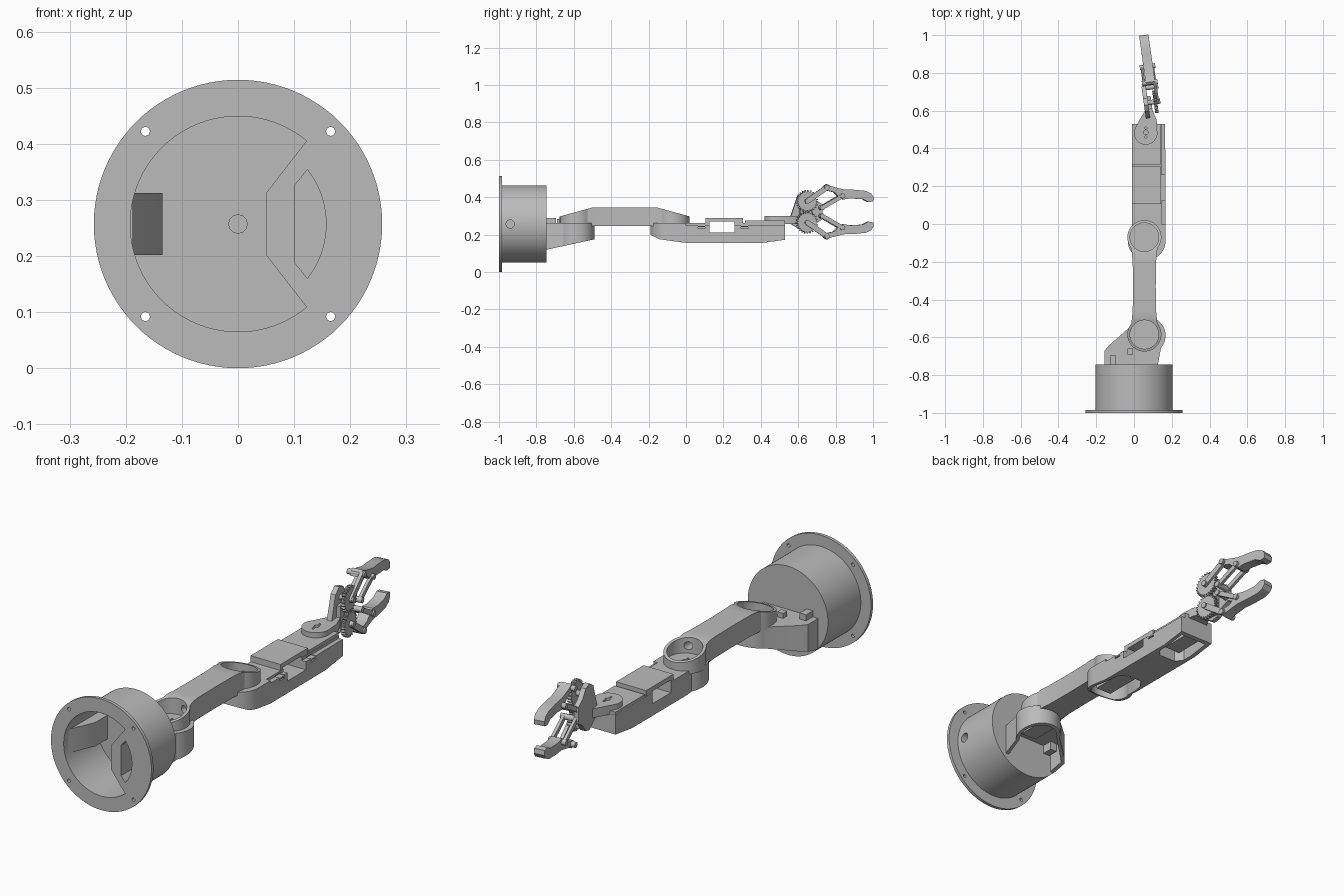
import bpy, bmesh, math
from mathutils import Matrix, Vector

if "Cube" in bpy.data.objects:
    bpy.data.objects.remove(bpy.data.objects["Cube"])

GREY = bpy.data.materials.new("plain_grey")
GREY.use_nodes = True
GREY.diffuse_color = (0.5, 0.5, 0.5, 1)
GREY.node_tree.nodes["Principled BSDF"].inputs["Base Color"].default_value = (0.5, 0.5, 0.5, 1)
MID = 0.257
parts = []


def prism(name, pts, axis, lo, hi, keep=True):
    """Extrude a 2D outline along an axis (x: yz points, y: xz points, z: xy points)."""
    place = {"x": lambda a, b, w: (w, a, b),
             "y": lambda a, b, w: (a, w, b),
             "z": lambda a, b, w: (a, b, w)}[axis]
    bm = bmesh.new()
    rings = [[bm.verts.new(place(a, b, w)) for a, b in pts] for w in (lo, hi)]
    n = len(pts)
    for ring in rings:
        bm.faces.new(ring)
    for i in range(n):
        j = (i + 1) % n
        bm.faces.new((rings[0][i], rings[0][j], rings[1][j], rings[1][i]))
    bmesh.ops.recalc_face_normals(bm, faces=bm.faces)
    me = bpy.data.meshes.new(name)
    bm.to_mesh(me)
    bm.free()
    me.materials.append(GREY)
    ob = bpy.data.objects.new(name, me)
    bpy.context.collection.objects.link(ob)
    if keep:
        parts.append(ob)
    else:
        ob.hide_render = True
    return ob


def arc(cx, cy, r, a0, a1, n=32):
    angles = [math.radians(a0 + (a1 - a0) * i / n) for i in range(n + 1)]
    return [(cx + r * math.cos(a), cy + r * math.sin(a)) for a in angles]


def disc(cx, cy, r, n=48):
    return arc(cx, cy, r, 0, 360 - 360 / n, n - 1)


def rect(a0, b0, a1, b1):
    return [(a0, b0), (a1, b0), (a1, b1), (a0, b1)]


def cut(ob, pts, axis, lo, hi, op="DIFFERENCE"):
    """Boolean a prism with the part and bake the result."""
    tool = prism("cutter", pts, axis, lo, hi, keep=False)
    mod = ob.modifiers.new("cut", "BOOLEAN")
    mod.operation, mod.object, mod.solver = op, tool, "EXACT"
    dg = bpy.context.evaluated_depsgraph_get()
    dg.update()
    me = bpy.data.meshes.new_from_object(ob.evaluated_get(dg))
    ob.modifiers.clear()
    ob.data = me
    bpy.data.objects.remove(tool)


def horn_holes(ob, x, y, lo, hi):
    for dy, r in ((0, 0.012), (-0.024, 0.006), (0.024, 0.006)):
        cut(ob, disc(x, y + dy, r, 16), "z", lo, hi)


# Base drum: flange and cylinder, hollow, with a closed side compartment
base = prism("base_drum", disc(0, MID, 0.257, 96), "y", -1, -0.985)
cut(base, disc(0, MID, 0.205, 96), "y", -0.99, -0.745, "UNION")
cut(base, arc(0, MID, 0.192, 50.5, 309.5, 64) + [(0.05, MID - 0.055), (0.05, MID + 0.055)],
    "y", -1.05, -0.76)
cut(base, [(0.102, MID + 0.07), (0.102, MID - 0.07)] + arc(0, MID, 0.157, -38, 38, 16),
    "y", -1.05, -0.76)
for sx in (-1, 1):
    for sz in (-1, 1):
        cut(base, disc(sx * 0.165, MID + sz * 0.165, 0.008, 16), "y", -1.05, -0.9)
cut(base, disc(-0.94, MID, 0.022, 24), "x", 0.13, 0.3)
prism("inner_wedge", [(-0.188, -0.97), (-0.135, -0.85), (-0.135, -0.75), (-0.188, -0.75)],
      "z", MID - 0.055, MID + 0.055)
prism("axle_boss", disc(0, MID, 0.017, 24), "y", -0.763, -0.75)
prism("cable_post", rect(-0.128, -0.75, -0.095, -0.695), "z", 0.2, 0.29)
prism("small_post", rect(-0.035, -0.69, -0.005, -0.66), "z", 0.25, 0.285)

# Shoulder bracket: rounded cup, open below, with a sloped underside
X = 0.055
shoulder = prism("shoulder_bracket", [(0.125, -0.75), (-0.155, -0.75), (-0.155, -0.67), (-0.13, -0.64)]
                 + arc(0.067, -0.59, 0.1, 155, -40), "z", 0.11, 0.262)
cut(shoulder, [(-0.8, 0.108), (-0.49, 0.175), (-0.4, 0.175), (-0.4, 0), (-0.8, 0)], "x", -0.3, 0.3)
cut(shoulder, [(0.108, -0.747), (-0.135, -0.747), (-0.135, -0.67)]
    + arc(0.067, -0.59, 0.084, 150, -40), "z", 0, 0.24)
prism("shoulder_motor", rect(0.025, -0.66, 0.105, -0.53), "z", 0.19, 0.242)

# Upper arm: waisted beam with a recessed joint cup at each end
ENDS = (-0.585, -0.07)
arm = prism("upper_arm", arc(X, ENDS[1], 0.09, -40, 220) + [(X - 0.062, -0.2), (X - 0.06, -0.33), (X - 0.062, -0.46)]
            + arc(X, ENDS[0], 0.09, 140, 400) + [(X + 0.062, -0.46), (X + 0.06, -0.33), (X + 0.062, -0.2)],
            "z", 0.247, 0.345)
centre = sum(ENDS) / 2
for side, y in zip((-1, 1), ENDS):
    slope = [(0.375, 0.29), (0.165, 0.347), (0.165, 0.4), (0.375, 0.4)]
    cut(arm, [(centre + side * a, b) for a, b in slope], "x", -0.3, 0.3)
    cut(arm, disc(X, y, 0.076, 48), "z", 0.268, 0.4)
    inner = y - side * 0.06
    cut(arm, disc(X + 0.03, 0.303, 0.018, 20), "y", min(inner, inner - side * 0.06),
        max(inner, inner - side * 0.06))
    horn_holes(arm, X, y, 0.258, 0.3)

# Forearm: rounded elbow cup, motor window and two cavities underneath
forearm = prism("forearm", arc(0.067, -0.09, 0.1, 140, 360) + [(0.165, 0.53), (-0.01, 0.53), (-0.01, 0.0)],
                "z", 0.156, 0.262)
cut(forearm, [(-0.2, 0.205), (-0.14, 0.175), (0.0, 0.156), (0.0, 0.1), (-0.2, 0.1)], "x", -0.3, 0.3)
cut(forearm, [(0.4, 0.155), (0.54, 0.174), (0.54, 0.1), (0.4, 0.1)], "x", -0.3, 0.3)
cut(forearm, rect(0.145, 0.0, 0.3, 0.6), "z", 0.25, 0.3)
cut(forearm, rect(-0.0095, 0.105, 0.144, 0.305), "z", 0.24, 0.29, "UNION")
cut(forearm, rect(-0.0095, 0.315, 0.144, 0.529), "z", 0.24, 0.276, "UNION")
cut(forearm, rect(0.125, 0.212, 0.26, 0.27), "x", -0.1, 0.3)
for y in (0.065, 0.295):
    for z in (0.234, 0.247):
        cut(forearm, rect(y, z, y + 0.037, z + 0.006), "x", 0.14, 0.3)
cut(forearm, arc(0.067, -0.09, 0.084, 150, 360) + [(0.15, 0.05), (0.12, 0.09), (0.035, 0.09), (0.006, 0.05)],
    "z", 0.05, 0.236)
cut(forearm, [(0.01, 0.36), (0.035, 0.325), (0.12, 0.325), (0.148, 0.36), (0.148, 0.51), (0.01, 0.51)],
    "z", 0.05, 0.236)
prism("elbow_motor", rect(0.03, -0.13, 0.11, 0.04), "z", 0.19, 0.24)
prism("wrist_motor", rect(0.03, 0.35, 0.11, 0.49), "z", 0.19, 0.24)

# Wrist: flat rounded plate
wrist = prism("wrist_plate", arc(0.062, 0.482, 0.062, 160, 370)
              + [(0.12, 0.55), (0.095, 0.61), (0.065, 0.615)], "z", 0.258, 0.3)
horn_holes(wrist, 0.062, 0.485, 0.285, 0.4)

# Gripper: drawn in the yz plane around its own axis, then turned with the wrist
AXIS, X0 = 0.322, 0.1
first = len(parts)


def link(name, a, b, r, lo, hi):
    """Bar with round ends between two pivots."""
    t = math.degrees(math.atan2(b[1] - a[1], b[0] - a[0]))
    pts = arc(*b, r, t - 90, t + 90, 12) + arc(*a, r, t + 90, t + 270, 12)
    return prism(name, pts, "x", X0 + lo, X0 + hi)


plate = [(0.555, -0.06), (0.565, -0.02), (0.6, 0.085), (0.635, 0.108), (0.67, 0.098), (0.7, 0.06),
         (0.735, 0.04), (0.735, -0.04), (0.7, -0.06), (0.67, -0.098), (0.635, -0.108), (0.6, -0.085)]
prism("gripper_plate", [(y, AXIS + v) for y, v in plate], "x", X0 - 0.045, X0 - 0.022)
prism("gripper_motor", rect(0.61, AXIS - 0.09, 0.68, AXIS + 0.03), "x", X0 - 0.024, X0 - 0.004)
finger = [(0.735, 0.118), (0.74, 0.14), (0.752, 0.149), (0.77, 0.138), (0.84, 0.12), (0.9, 0.118), (0.96, 0.112),
          (0.99, 0.098), (1.003, 0.078), (1.0, 0.056), (0.975, 0.052), (0.945, 0.068), (0.88, 0.072),
          (0.84, 0.066), (0.815, 0.08), (0.79, 0.105)]
for s, word in ((1, "upper"), (-1, "lower")):
    gear, knuckle = (0.645, AXIS + s * 0.057), (0.75, AXIS + s * 0.13)
    inner, heel = (0.725, AXIS + s * 0.022), (0.835, AXIS + s * 0.085)
    teeth = []
    for i in range(24):
        for f, r in ((0, 0.05), (0.35, 0.05), (0.5, 0.06), (0.8, 0.06)):
            a = math.tau * (i + f + (0.5 if s < 0 else 0)) / 24
            teeth.append((gear[0] + r * math.cos(a), gear[1] + r * math.sin(a)))
    prism(word + "_gear", teeth, "x", X0 + 0.008, X0 + 0.026)
    link(word + "_drive_link", gear, knuckle, 0.014, 0.02, 0.036)
    link(word + "_guide_link", inner, heel, 0.011, 0.022, 0.036)
    link(word + "_rear_guide_link", inner, heel, 0.011, -0.036, -0.022)
    prism(word + "_finger", [(y, AXIS + s * v) for y, v in finger], "x", X0 - 0.02, X0 + 0.03)
    for word2, p in (("gear", gear), ("knuckle", knuckle), ("inner", inner), ("heel", heel)):
        prism(f"{word}_{word2}_pin", disc(*p, 0.013, 20), "x", X0 - 0.04, X0 + 0.043)

pivot = Vector((X0, 0.62, 0))
turn = Matrix.Translation(pivot) @ Matrix.Rotation(math.radians(8), 4, "Z") @ Matrix.Translation(-pivot)
for ob in parts[first:]:
    ob.data.transform(turn)

# Smooth round walls, keep edges sharp
bpy.ops.object.select_all(action="DESELECT")
for ob in parts:
    ob.select_set(True)
bpy.context.view_layer.objects.active = parts[0]
bpy.ops.object.shade_smooth_by_angle(angle=math.radians(25))
